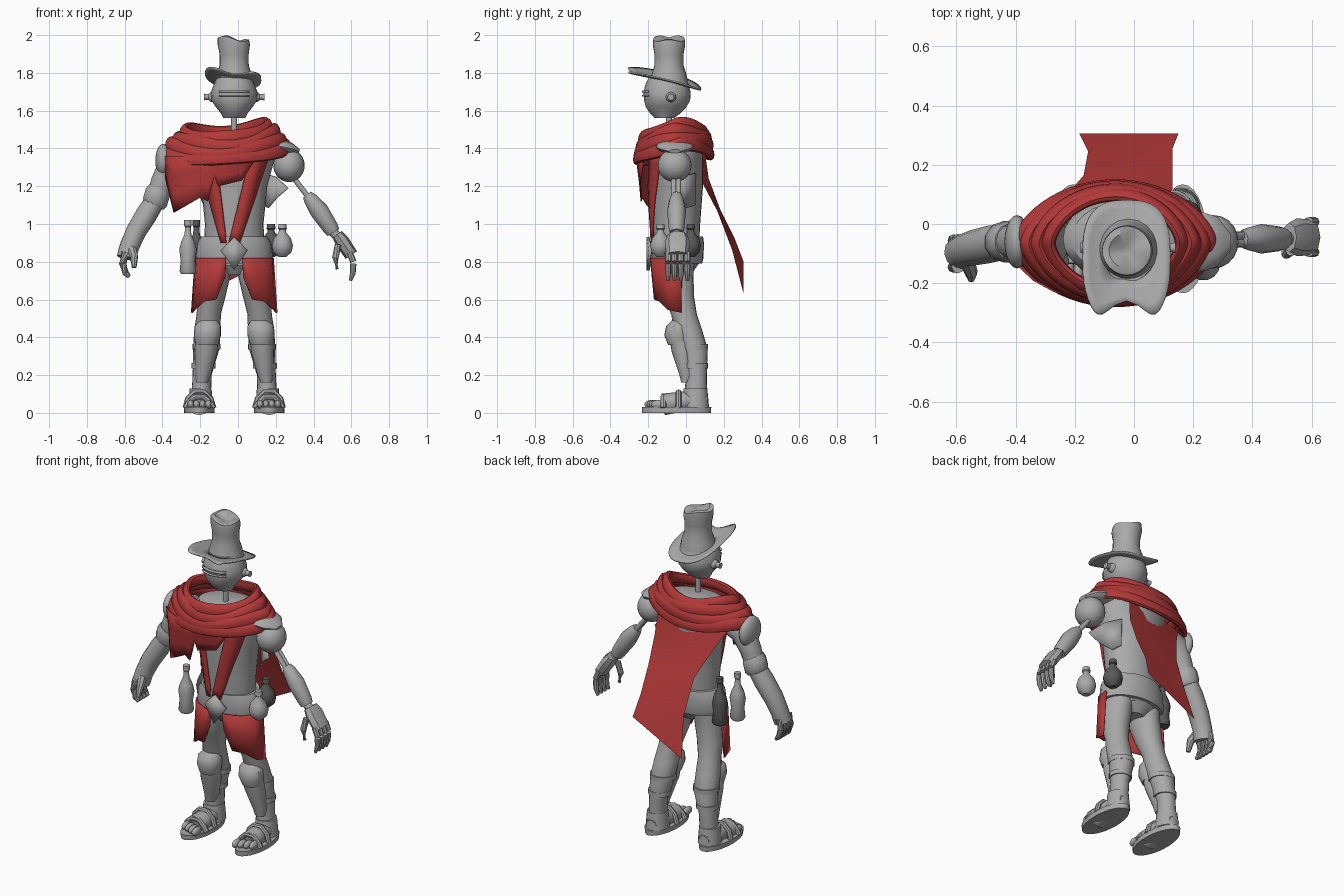
import bpy, bmesh, math
from mathutils import Vector

cube = bpy.data.objects.get("Cube")
if cube:
    bpy.data.objects.remove(cube)


def material(name, rgb):
    m = bpy.data.materials.new(name)
    m.use_nodes = True
    m.diffuse_color = (*rgb, 1)
    m.node_tree.nodes["Principled BSDF"].inputs["Base Color"].default_value = (*rgb, 1)
    return m


GREY = material("plain grey", (.4, .4, .4))
DARK = material("dark grey", (.1, .1, .1))
RED = material("cloth red", (.45, .04, .04))
CX = -.02  # body centre line


def finish(name, bm, mat, angle=40, thick=0):
    bmesh.ops.recalc_face_normals(bm, faces=bm.faces)
    me = bpy.data.meshes.new(name)
    bm.to_mesh(me)
    bm.free()
    me.materials.append(mat)
    ob = bpy.data.objects.new(name, me)
    bpy.context.collection.objects.link(ob)
    if thick:
        mod = ob.modifiers.new("thickness", 'SOLIDIFY')
        mod.thickness, mod.offset = thick, 0
    bpy.ops.object.select_all(action='DESELECT')
    ob.select_set(True)
    bpy.context.view_layer.objects.active = ob
    bpy.ops.object.shade_smooth_by_angle(angle=math.radians(angle))


def skin(name, rings, mat, closed=False, wrap=True, cap=True, **kw):
    """Join rows of points into a surface."""
    bm = bmesh.new()
    rows = [[bm.verts.new(p) for p in r] for r in rings]
    n = len(rows[0])
    pairs = list(zip(rows, rows[1:])) + ([(rows[-1], rows[0])] if closed else [])
    for a, b in pairs:
        for i in range(n if wrap else n - 1):
            j = (i + 1) % n
            bm.faces.new((a[i], a[j], b[j], b[i]))
    if wrap and cap and not closed:
        bm.faces.new(rows[0])
        bm.faces.new(rows[-1])
    finish(name, bm, mat, **kw)


def circle(n):
    return [(math.cos(math.tau * i / n), math.sin(math.tau * i / n)) for i in range(n)]


def loft(name, rings, mat=GREY, n=20):
    """Stack of level ellipses given as x, y, z, half width, half depth."""
    skin(name, [[(x + c * a, y + s * b, z) for c, s in circle(n)] for x, y, z, a, b in rings], mat)


def tube(name, path, mat=GREY, n=12, flat=1):
    """Round limb along points given as x, y, z, radius."""
    pts = [Vector(p[:3]) for p in path]
    rings = []
    for i, p in enumerate(pts):
        d = pts[min(i + 1, len(pts) - 1)] - pts[max(i - 1, 0)]
        q = d.to_track_quat('Z', 'Y')
        r = path[i][3]
        rings.append([p + q @ Vector((c * r, s * r * flat, 0)) for c, s in circle(n)])
    skin(name, rings, mat)


def sheet(name, rows, mat=RED, thick=.006):
    skin(name, rows, mat, wrap=False, thick=thick)


def ball(name, loc, size, mat=GREY):
    bm = bmesh.new()
    bmesh.ops.create_uvsphere(bm, u_segments=20, v_segments=12, radius=1)
    bmesh.ops.scale(bm, vec=size, verts=bm.verts)
    bmesh.ops.translate(bm, vec=loc, verts=bm.verts)
    finish(name, bm, mat)


# Hat: crooked crown with a dented top, and a tilted brim with two front corners
crown = []
for z, r, lean in ((1.75, .1, 0), (1.79, .093, 0), (1.84, .077, 0), (1.9, .077, .1),
                   (1.95, .086, .3), (1.98, .083, .6), (1.985, .06, .6), (1.965, .02, .2)):
    crown.append([(CX + c * r - .008 * lean, -.09 + s * r * (1 - .12 * lean * c * c),
                   z - lean * (.02 * c - .012 * math.cos(3 * math.atan2(s, c))))
                  for c, s in circle(24)])
skin("hat_crown", crown, GREY)
brim = []
for f in (.45, .65, .85, 1):
    row = []
    for c, s in circle(44):
        x = .148 * f * math.copysign(abs(c) ** .7, c)
        y = .19 * f * math.copysign(abs(s) ** .7, s)
        if s < 0:
            y += f * f * (.04 * math.exp(-(x / .06) ** 2) - .03 * math.exp(-((abs(x) - .1) / .04) ** 2))
        row.append((x + CX - .005, y - .11, 1.757 - .24 * y + 1.2 * x * x - .12 * x * f))
    brim.append(row)
skin("hat_brim", brim, GREY, cap=False, thick=.008)

# Head with visor, jaw line, ears and a thin neck
loft("head", [(CX, y, z, a, b) for y, z, a, b in
     ((-.115, 1.56, .058, .05), (-.11, 1.585, .07, .08), (-.105, 1.62, .098, .108),
      (-.1, 1.655, .121, .122), (-.1, 1.695, .124, .125), (-.1, 1.74, .108, .115),
      (-.1, 1.78, .09, .095))])
for name, z, reach, h in (("brow_ridge", 1.702, .127, .006), ("lower_visor_rim", 1.68, .127, .004)):
    sheet(name, [[(CX + reach * math.sin(t * .22), -.1 - reach * math.cos(t * .22), z + v)
                  for t in range(-3, 4)] for v in (-h, h)], GREY, .014)
for s in (-1, 1):
    tube("ear", [(CX + s * d, -.08, 1.672, r) for d, r in
                 ((.1, .03), (.125, .026), (.135, .016), (.15, .015), (.16, .018))])
tube("neck", [(CX, -.09, 1.4, .016), (CX, -.09, 1.6, .016)])

# Torso and belt
TORSO = ((.78, .14, .11), (.9, .16, .12), (1, .155, .125), (1.2, .175, .14),
         (1.33, .21, .14), (1.41, .22, .145), (1.445, .19, .13), (1.47, .06, .05))
loft("torso", [(CX, -.05, z, a, b) for z, a, b in TORSO], n=28)
loft("belt", [(CX, -.045, z, a, b) for z, a, b in
     ((.79, .195, .13), (.82, .205, .138), (.9, .195, .14), (.935, .175, .135))], n=28)
loft("pelvis", [(CX, -.045, .73, .06, .07), (CX, -.045, .8, .17, .12)])
sheet("belt_buckle", [[(CX, -.2, .93), (CX + .07, -.19, .86)],
                      [(CX - .07, -.19, .86), (CX, -.2, .755)]], GREY, .016)
sheet("coat_flap", [[(.13, .05, 1.27), (.2, -.02, 1.25), (.265, -.08, 1.19)],
                    [(.135, .05, 1.1), (.16, 0, 1.085), (.205, -.06, 1.14)]], GREY, .01)


def chest_y(x, z):
    for (z0, a0, b0), (z1, a1, b1) in zip(TORSO, TORSO[1:]):
        if z0 <= z <= z1:
            t = (z - z0) / (z1 - z0)
            a, b = a0 + t * (a1 - a0), b0 + t * (b1 - b0)
            return -.062 - b * math.sqrt(max(.05, 1 - ((x - CX) / a) ** 2))


# Hanging lapels follow the chest
for name, top, end in (("left_lapel", (.07, .17, 1.38), (-.05, .01, .9)),
                       ("right_lapel", (-.2, -.11, 1.3), (-.09, -.06, .9))):
    rows = []
    for i in range(9):
        l, r, z = (a + (b - a) * i / 8 for a, b in zip(top, end))
        rows.append([(x, chest_y(x, z), z) for x in (l, (l + r) / 2, r)])
    sheet(name, rows, thick=.012)

# Scarf: stacked sagging loops of cloth
for k, (a, b, z, r) in enumerate(((.225, .165, 1.472, .034), (.265, .178, 1.44, .036),
                                  (.3, .188, 1.402, .036), (.325, .192, 1.365, .036))):
    loop = []
    for i in range(56):
        t = math.tau * i / 56
        c, s = math.cos(t), math.sin(t)
        h = z + .034 * c * c + .02 * s + .016 * c + .008 * math.sin(3 * t + 2 * k)
        loop.append([(-.063 + c * (a + u * .024), -.065 + s * abs(s) ** .25 * (b + u * .024),
                      h + v * r - u * .012) for u, v in circle(10)])
    skin("scarf_loop", loop, RED, closed=True)


def drape_y(x):
    return -.065 - .2 * math.sqrt(max(.03, 1 - ((x + .065) / .35) ** 2))


# Torn front flap of the scarf, and the cape
edge = ((-.385, 1.25), (-.34, 1.06), (-.27, 1.1), (-.2, 1.14), (-.16, 1.12),
        (-.125, 1.25), (-.105, 1.2), (.02, 1.23), (.09, 1.34))
sheet("scarf_front_flap", [[(x, drape_y(x) + .02 * t, 1.36 + (z - 1.36) * t) for x, z in edge]
                           for t in (0, .33, .66, 1)])
cape = ((-.32, .12, 0, .1, 1.38, 1.38), (-.25, .13, .07, .12, 1.25, 1.24),
        (-.17, .13, .165, .18, 1.07, 1.08), (-.155, .13, .245, .255, .86, .93),
        (-.185, .15, .305, .305, .63, .8))
sheet("cape", [[(l + (r - l) * t, y0 + (y1 - y0) * t + .1 * t * (1 - t) * max(0, z0 - 1),
                 z0 + (z1 - z0) * t) for t in (0, .25, .5, .75, 1)]
               for l, r, y0, y1, z0, z1 in cape], thick=0)

for s in (-1, 1):
    def side(rows):
        return [(CX + s * x, *rest) for x, *rest in rows]
    # Hip cloth wrapping the outer thigh
    cols = ((78, .72), (65, .6), (45, .59), (22, .545), (-9, .53))
    sheet("hip_cloth", [[(CX + s * (.207 + .02 * t) * math.cos(math.radians(d)),
                          -.045 - (.145 - .012 * t) * math.sin(math.radians(d)),
                          .82 + (z - .82) * t) for d, z in cols] for t in (0, .5, 1)], thick=.01)
    # Leg, knee guard, shin guard and cuffs
    loft("leg", side(((.09, -.045, .85, .08, .1), (.1, -.06, .75, .085, .1),
                      (.12, -.04, .62, .075, .082), (.135, -.01, .52, .064, .068),
                      (.142, .01, .44, .07, .075), (.148, .045, .34, .07, .07),
                      (.17, .055, .2, .05, .055), (.175, .05, .08, .052, .06))))
    loft("knee_guard", side(((.135, -.04, .49, .045, .035), (.14, -.045, .46, .07, .06),
                             (.142, -.045, .41, .072, .07), (.145, -.035, .36, .06, .06))))
    loft("shin_guard", side(((.146, -.03, .38, .062, .055), (.15, -.02, .32, .06, .055),
                             (.165, .01, .2, .042, .045), (.17, 0, .16, .03, .025))))
    for z, x, y, r in ((.35, .147, .042, .074), (.25, .163, .052, .064)):
        loft("leg_band", side(((x, y, z - .014, r, r), (x, y, z + .014, r, r))))
    # Sandal with toes and straps
    loft("sole", side(((.185, -.05, 0, .08, .182), (.185, -.05, .03, .082, .184))), n=28)
    tube("foot", side(((.18, .11, .06, .035), (.18, .07, .07, .055), (.18, -.02, .06, .058),
                       (.185, -.12, .045, .064))), flat=.9)
    for i in range(4):
        ball("toe", (CX + s * (.137 + .031 * i), -.18 + .012 * i, .045), (.018, .04, .024))
    for y, h in ((-.12, .05), (-.04, .075)):
        tube("foot_strap", side(((.11, y, .025, .016), (.125, y, h, .016), (.16, y, h + .035, .016),
                                 (.21, y, h + .035, .016), (.245, y, h, .016),
                                 (.257, y, .025, .016))), n=8)
    loft("ankle_cuff", side(((.178, .05, .03, .066, .072), (.178, .05, .13, .058, .063))))

# Left arm: mechanical
ball("left_shoulder_joint", (.27, -.06, 1.31), (.083, .09, .088))
tube("left_shoulder_plate", [(.16, -.06, 1.41, .09), (.23, -.06, 1.41, .1), (.28, -.06, 1.4, .085),
                             (.325, -.06, 1.385, .03)], flat=.35)
for y in (-.065, -.04):
    tube("left_arm_rod", [(.29, y, 1.25, .014), (.42, y, 1.08, .014)])
tube("left_forearm", [(.365, -.05, 1.155, .026), (.385, -.05, 1.13, .038), (.43, -.05, 1.07, .05),
                      (.49, -.05, .98, .042), (.505, -.05, .955, .036)])
tube("left_wrist", [(.5, -.05, .96, .025), (.54, -.05, .92, .025)])
tube("left_palm", [(.525, -.045, .945, .05), (.55, -.045, .91, .064), (.6, -.045, .835, .06)], n=8,
     flat=.6)
for i in range(4):
    y = -.095 + .034 * i
    tube("left_finger", [(.59, y, .85, .017), (.61, y, .8, .017)], n=8)
    tube("left_fingertip", [(.61, y, .79, .017), (.608, y, .74, .015), (.595, y, .7, .009)], n=8)
tube("left_thumb", [(.53, -.09, .89, .018), (.515, -.1, .82, .018), (.525, -.1, .76, .01)], n=8)

# Right arm: sleeve, shoulder guard, cuff and curled hand
tube("right_upper_arm", [(-.25, -.06, 1.36, .07), (-.35, -.06, 1.32, .075), (-.4, -.06, 1.22, .062),
                         (-.435, -.06, 1.12, .055)])
ball("right_shoulder_guard", (-.395, -.06, 1.335), (.043, .09, .09))
tube("right_cuff", [(-.415, -.06, 1.185, .063), (-.425, -.06, 1.165, .07),
                    (-.44, -.06, 1.115, .07), (-.447, -.06, 1.1, .06)], n=10)
tube("right_forearm", [(-.435, -.06, 1.13, .058), (-.485, -.068, 1.05, .063),
                       (-.54, -.08, .96, .06), (-.575, -.09, .88, .056),
                       (-.59, -.1, .82, .056)], flat=.92)
for i in range(4):
    y = -.145 + .03 * i
    tube("right_finger", [(-.595, y, .85, .022), (-.61, y, .79, .02), (-.595, y, .74, .018),
                          (-.575, y, .72, .01)], n=8)
tube("right_thumb", [(-.57, -.11, .88, .028), (-.55, -.165, .83, .022), (-.55, -.185, .77, .013)],
     n=8)

# Bottles and round flasks on the belt
BOTTLE = ((0, .036), (.015, .044), (.07, .038), (.13, .046), (.17, .036), (.21, .018),
          (.25, .015), (.255, .02), (.285, .02))
FLASK = ((0, .02), (.025, .048), (.06, .056), (.1, .045), (.13, .02), (.145, .018),
         (.15, .024), (.175, .02))
for name, x, y, z, prof, mat in (("bottle", -.265, -.125, .735, BOTTLE, GREY),
                                 ("dark_bottle", -.22, -.015, .735, BOTTLE, DARK),
                                 ("flask", .235, -.135, .825, FLASK, GREY),
                                 ("dark_flask", .175, .025, .825, FLASK, DARK)):
    loft(name, [(x, y, z + h, r, r) for h, r in prof], mat, n=14)
